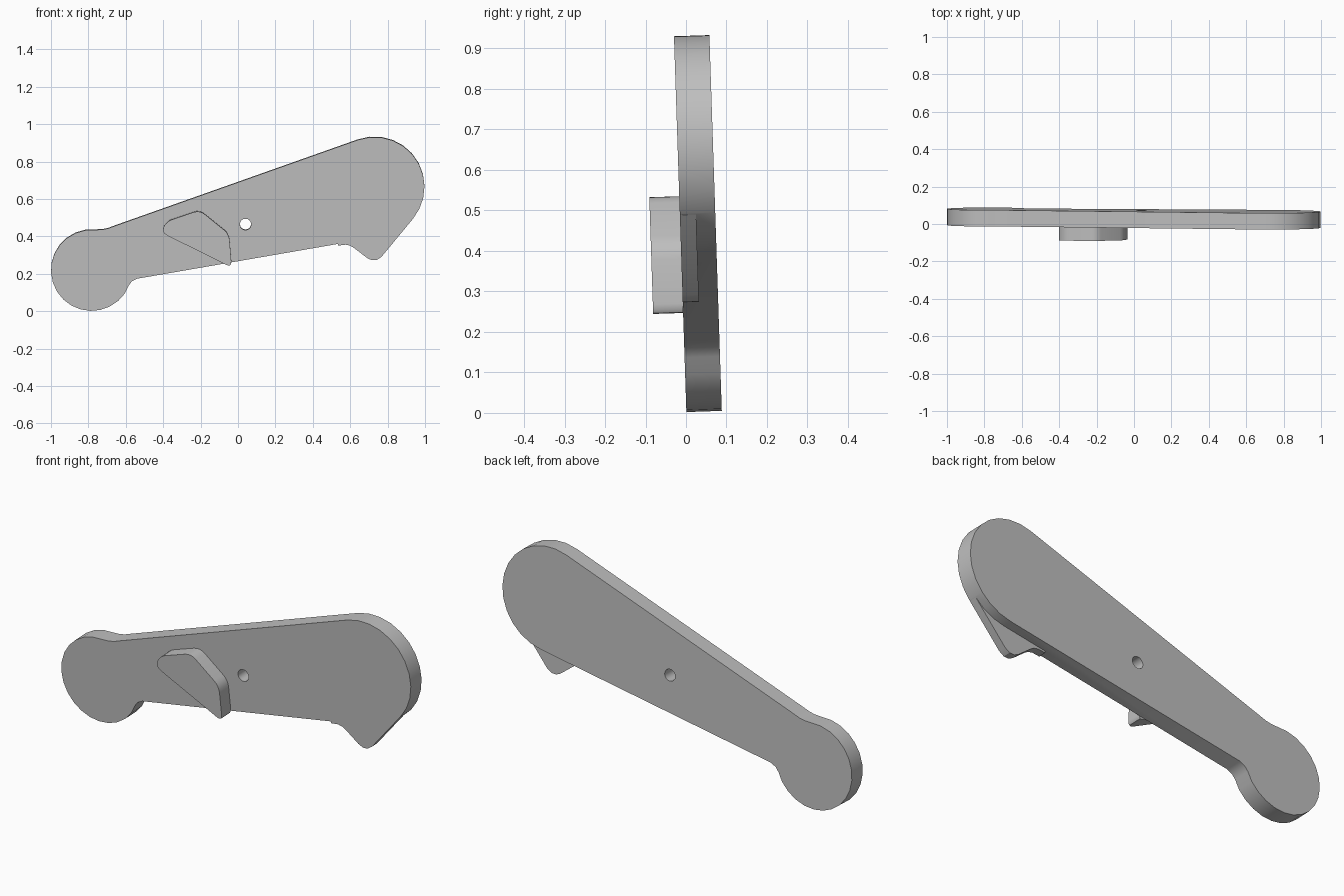
import bpy
import bmesh
from math import radians, cos, sin
from mathutils import Matrix

cube = bpy.data.objects.get("Cube")
if cube:
    bpy.data.objects.remove(cube, do_unlink=True)

THICK = 0.0875
TILT = Matrix.Translation((0, 0.001, 0)) @ Matrix.Rotation(0.033, 4, 'X')

grey = bpy.data.materials.new("plain_grey")
grey.use_nodes = True
grey.diffuse_color = (0.52, 0.52, 0.52, 1)
grey.node_tree.nodes["Principled BSDF"].inputs["Base Color"].default_value = grey.diffuse_color


def arc(cx, cz, r, start, end, steps):
    """Points along an arc in the xz plane, angles in degrees."""
    angles = [radians(start + (end - start) * i / steps) for i in range(steps + 1)]
    return [(cx + r * cos(a), cz + r * sin(a)) for a in angles]


def rounded(corners, r, steps=4):
    """Polygon whose corners are replaced by small curves."""
    pts = []
    for i, (x, z) in enumerate(corners):
        ends = []
        for nx, nz in (corners[i - 1], corners[(i + 1) % len(corners)]):
            d = ((nx - x) ** 2 + (nz - z) ** 2) ** 0.5
            ends.append((x + (nx - x) * r / d, z + (nz - z) * r / d))
        (ax, az), (bx, bz) = ends
        for k in range(steps + 1):
            t = k / steps
            u, v, w = (1 - t) ** 2, 2 * t * (1 - t), t * t
            pts.append((u * ax + v * x + w * bx, u * az + v * z + w * bz))
    return pts


def slab(name, outline, y0, y1):
    """Extrude an xz outline from y0 to y1, then tilt it."""
    bm = bmesh.new()
    face = bm.faces.new([bm.verts.new((x, y0, z)) for x, z in outline])
    out = bmesh.ops.extrude_face_region(bm, geom=[face])
    moved = [v for v in out["geom"] if isinstance(v, bmesh.types.BMVert)]
    bmesh.ops.translate(bm, verts=moved, vec=(0, y1 - y0, 0))
    bmesh.ops.recalc_face_normals(bm, faces=bm.faces)
    bm.transform(TILT)
    mesh = bpy.data.meshes.new(name)
    bm.to_mesh(mesh)
    bm.free()
    mesh.materials.append(grey)
    obj = bpy.data.objects.new(name, mesh)
    bpy.context.collection.objects.link(obj)
    return obj


def combine(target, helper, operation):
    """Apply a boolean and discard the helper."""
    mod = target.modifiers.new("combine", 'BOOLEAN')
    mod.operation = operation
    mod.solver = 'EXACT'
    mod.object = helper
    helper.hide_render = True
    graph = bpy.context.evaluated_depsgraph_get()
    mesh = bpy.data.meshes.new_from_object(target.evaluated_get(graph))
    target.modifiers.clear()
    target.data = mesh
    bpy.data.objects.remove(helper, do_unlink=True)


# Lever plate: small round end, tapered arm, large round end
outline = arc(-0.783, 0.219, 0.217, 85, 325, 17)
outline += [(-0.585, 0.137), (-0.567, 0.16), (-0.54, 0.174)]
outline += arc(0.73, 0.665, 0.267, -81, 109.4, 14)
outline += [(-0.66, 0.456), (-0.695, 0.443), (-0.725, 0.437)]
plate = slab("lever_plate", outline, 0, THICK)

# Half-thickness hook under the large end
hook = [(0.535, 0.42), (0.535, 0.351), (0.575, 0.356), (0.6, 0.351), (0.62, 0.339),
        (0.69, 0.285), (0.715, 0.273), (0.742, 0.274), (0.768, 0.292),
        (0.931, 0.489), (0.85, 0.55)]
combine(plate, slab("hook", hook, 0, 0.04), 'UNION')

# Pivot hole
combine(plate, slab("hole_cutter", arc(0.04, 0.465, 0.03, 0, 345, 23), -0.1, 0.2), 'DIFFERENCE')

# Raised stop on the front
stop = rounded([(-0.41, 0.423), (-0.385, 0.482), (-0.205, 0.543),
                (-0.048, 0.416), (-0.033, 0.236)], 0.035)
stop_block = slab("raised_stop", stop, -0.074, 0.0)

for obj in (plate, stop_block):
    bpy.ops.object.select_all(action='DESELECT')
    obj.select_set(True)
    bpy.context.view_layer.objects.active = obj
    bpy.ops.object.shade_smooth_by_angle(angle=radians(32))
